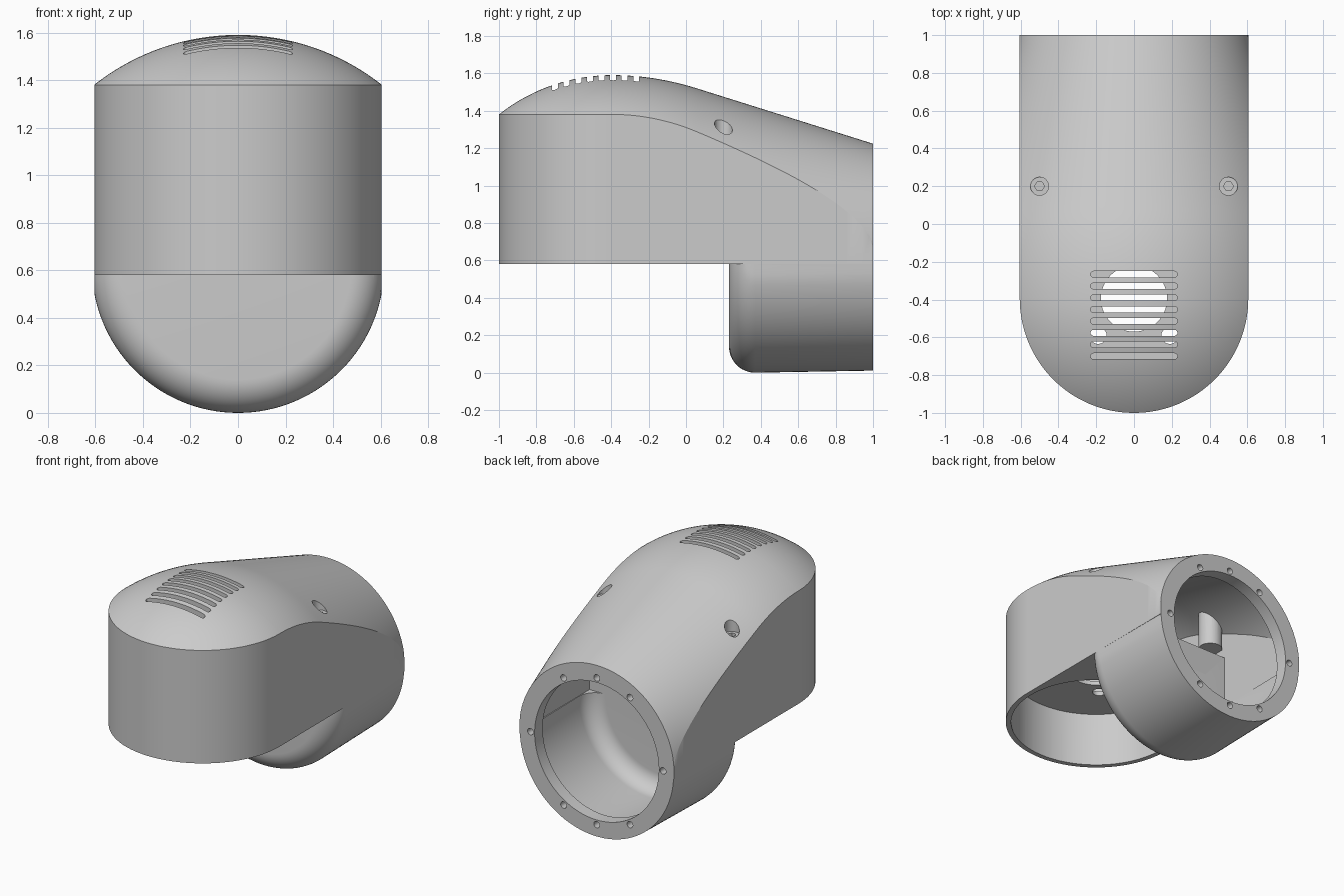
import bpy, bmesh
from math import sin, cos, pi, sqrt

cube = bpy.data.objects.get("Cube")
if cube:
    bpy.data.objects.remove(cube, do_unlink=True)

AXIS = 0.615      # height of the horizontal axis
HEAD_Y = -0.395   # centre of the vertical head
HALF = 0.605      # half width
WALL = 0.035
DOME = 0.976      # dome radius
BEND_END = 0.06   # where the straight taper begins
SLOPE = 0.314


def volume(mesh):
    bm = bmesh.new()
    bm.from_mesh(mesh)
    result = bm.calc_volume(signed=True)
    bm.free()
    return result


def loft(name, rings):
    """Solid through equal rings of points, capped at both ends."""
    bm = bmesh.new()
    rows = [[bm.verts.new(p) for p in ring] for ring in rings]
    n = len(rows[0])
    for a, b in zip(rows, rows[1:]):
        for i in range(n):
            j = (i + 1) % n
            bm.faces.new((a[i], a[j], b[j], b[i]))
    bm.faces.new(rows[0][::-1])
    bm.faces.new(rows[-1])
    if bm.calc_volume(signed=True) < 0:
        bmesh.ops.reverse_faces(bm, faces=bm.faces[:])
    mesh = bpy.data.meshes.new(name)
    bm.to_mesh(mesh)
    bm.free()
    ob = bpy.data.objects.new(name, mesh)
    bpy.context.collection.objects.link(ob)
    return ob


def revolve(name, profile, x=0, z=AXIS, n=128, limit=2):
    """Turn (y, radius) pairs about an axis along y, flattened at the sides."""
    return loft(name, [[(max(-limit, min(limit, x + r * cos(2 * pi * i / n))), y,
                         z + r * sin(2 * pi * i / n)) for i in range(n)]
                       for y, r in profile])


def prism(name, outline, z0, z1):
    return loft(name, [[(x, y, z) for x, y in outline] for z in (z0, z1)])


def disc(x, y, r, n=128):
    return [(x + r * cos(2 * pi * i / n), y + r * sin(2 * pi * i / n)) for i in range(n)]


def slot(y, half, r, n=10):
    right = [(half - r + r * cos(a), y + r * sin(a))
             for a in [-pi / 2 + pi * i / n for i in range(n + 1)]]
    return right + [(-x, 2 * y - v) for x, v in right]


def combine(target, tool, operation="DIFFERENCE"):
    """Boolean, trying a second solver if the volume comes out wrong."""
    before, size = volume(target.data), volume(tool.data)
    mod = target.modifiers.new("combine", "BOOLEAN")
    mod.operation, mod.object = operation, tool
    result = target.data
    for solver in ("MANIFOLD", "EXACT"):
        mod.solver = solver
        bpy.context.view_layer.update()
        graph = bpy.context.evaluated_depsgraph_get()
        mesh = bpy.data.meshes.new_from_object(target.evaluated_get(graph))
        change = volume(mesh) - before
        if operation == "DIFFERENCE":
            change = -change
        if 1e-6 < change < size * 1.001:
            result = mesh
            break
    target.modifiers.remove(mod)
    target.data = result
    bpy.data.objects.remove(tool, do_unlink=True)


def hood_radius(y, inset):
    """Dome arc, soft bend, then a straight taper towards the back."""
    if y < HEAD_Y:
        return sqrt((DOME - inset) ** 2 - (y - HEAD_Y) ** 2)
    span = BEND_END - HEAD_Y
    bend = min(y - HEAD_Y, span)
    return DOME - inset - SLOPE * bend ** 2 / (2 * span) - SLOPE * max(0, y - BEND_END)


def hood(name, inset, back, floor, step_y, rear_floor):
    """Round-fronted body with a domed, tapering roof and a stepped floor."""
    w = HALF - inset
    turns = [0.02 + (pi / 2 - 0.02) * i / 40 for i in range(41)]
    stations = [(HEAD_Y - w * cos(t), w * sin(t)) for t in turns]
    for start, end in ((HEAD_Y, step_y), (step_y, back)):
        stations += [(start + 0.001 + (end - start - 0.002) * i / 20, w) for i in range(21)]
    rings = []
    for y, half in stations:
        r = hood_radius(y, inset)
        z = floor if y < step_y else rear_floor
        xs = [half * cos(pi * i / 64) for i in range(65)]
        rings.append([(x, y, AXIS + sqrt(max(0, r * r - x * x))) for x in xs]
                     + [(-half, y, z), (half, y, z)])
    return loft(name, rings)


def barrel_profile(front, r, fillet, back, r_back):
    arc = [(front + fillet * (1 - cos(a)), r - fillet * (1 - sin(a)))
           for a in [pi / 2 * i / 12 for i in range(13)]]
    return arc + [(back, r_back)]


# Outer body: hood joined to the rear barrel, trimmed flat at the back
shell = hood("elbow_housing", 0, 1.02, 0.58, 0.23, 0.58)
combine(shell, revolve("barrel", barrel_profile(0.23, 0.615, 0.14, 1.04, 0.603),
                       limit=HALF - 0.0002), "UNION")
combine(shell, prism("trim", [(-2, 1), (2, 1), (2, 2), (-2, 2)], -1, 3))

# Hollow above the mounting plate, keeping the screw bosses
hollow = hood("hollow", WALL, 0.88, 1.0, 0.265, 0.62)
for side in (-1, 1):
    combine(hollow, prism("boss", disc(side * 0.5, 0.2, 0.08, 32), 1.07, 3))
combine(shell, hollow)

# Head bore, barrel hollow and flange bore
combine(shell, prism("head_bore", disc(0, HEAD_Y, HALF - WALL), 0.3, 0.97))
combine(shell, revolve("barrel_hollow", barrel_profile(0.265, 0.567, 0.12, 0.91, 0.56)))
combine(shell, revolve("flange_bore", [(0.8, 0.487), (1.1, 0.487)]))

# Flange screw holes
for deg in (0, 60, 90, 120, 180, 240, 270, 300):
    a = deg * pi / 180
    combine(shell, revolve("hole", [(0.94, 0.023), (1.1, 0.023)],
                           0.52 * cos(a), AXIS + 0.52 * sin(a), 24))

# Top vents
for i in range(8):
    combine(shell, prism("vent", slot(-0.7 + 0.062 * i, 0.23, 0.016), 1.4, 2))

# Mounting plate openings
combine(shell, prism("cable_hole", disc(0, HEAD_Y, 0.175, 64), 0.9, 1.1))
for side in (-1, 1):
    for y in (-0.59, -0.2):
        combine(shell, prism("plate_hole", disc(side * 0.19, y, 0.045, 24), 0.9, 1.1))

    # Recessed hood screws
    combine(shell, prism("recess", disc(side * 0.5, 0.2, 0.048, 32), 1.27, 2))
    combine(shell, prism("hex_socket", disc(side * 0.5, 0.2, 0.026, 6), 1.2, 2))

# Grey plastic
grey = bpy.data.materials.new("grey_plastic")
grey.use_nodes = True
colour = (0.6, 0.6, 0.6, 1)
grey.diffuse_color = colour
grey.node_tree.nodes["Principled BSDF"].inputs["Base Color"].default_value = colour
shell.data.materials.clear()
shell.data.materials.append(grey)
for poly in shell.data.polygons:
    poly.material_index = 0

bpy.ops.object.select_all(action="DESELECT")
shell.select_set(True)
bpy.context.view_layer.objects.active = shell
bpy.ops.object.shade_smooth_by_angle(angle=pi / 7)
